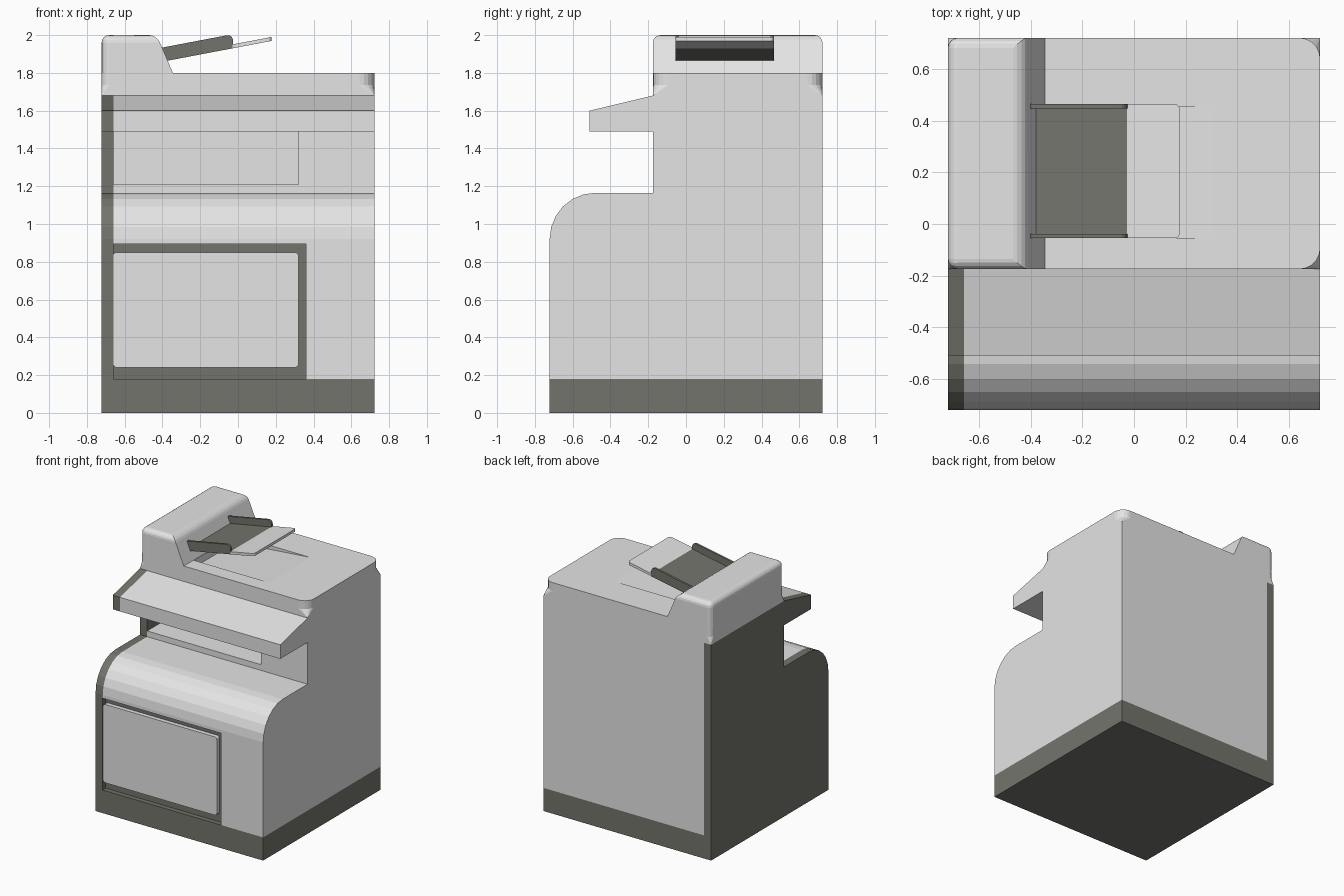
import bpy, bmesh, math
from mathutils import Vector

if "Cube" in bpy.data.objects:
    bpy.data.objects.remove(bpy.data.objects["Cube"])


def material(name, rgb):
    m = bpy.data.materials.new(name)
    m.diffuse_color = (*rgb, 1)
    m.use_nodes = True
    m.node_tree.nodes["Principled BSDF"].inputs["Base Color"].default_value = m.diffuse_color
    return m


LIGHT = material("light_grey", (0.78, 0.78, 0.78))
DARK = material("dark_grey", (0.175, 0.175, 0.153))
W = 0.722          # half width and depth
BACK = -0.175      # front of the upper housing


def finish(name, bm, *mats):
    bmesh.ops.recalc_face_normals(bm, faces=bm.faces[:])
    me = bpy.data.meshes.new(name)
    bm.to_mesh(me)
    bm.free()
    ob = bpy.data.objects.new(name, me)
    bpy.context.collection.objects.link(ob)
    for m in mats:
        me.materials.append(m)
    return ob


def prism(pts, axis, a, b):
    """Extrude a (y,z) profile along x, or an (x,z) profile along y."""
    bm = bmesh.new()
    place = (lambda p, t: (t, p[0], p[1])) if axis == 'x' else (lambda p, t: (p[0], t, p[1]))
    face = bm.faces.new([bm.verts.new(place(p, a)) for p in pts])
    ext = bmesh.ops.extrude_face_region(bm, geom=[face])
    vs = [g for g in ext['geom'] if isinstance(g, bmesh.types.BMVert)]
    bmesh.ops.translate(bm, verts=vs, vec=place((0, 0), b - a))
    return bm


def rect(x0, x1, z0, z1):
    return [(x0, z0), (x1, z0), (x1, z1), (x0, z1)]


def bevel(bm, test, width, segs):
    edges = [e for e in bm.edges if test(e, (e.verts[0].co + e.verts[1].co) / 2)]
    bmesh.ops.bevel(bm, geom=edges, offset=width, segments=segs, profile=0.5, affect='EDGES')


def along(e, axis):
    d = (e.verts[1].co - e.verts[0].co).normalized()
    return abs(d[axis]) > 0.9


def cut(ob, bm):
    cutter = finish("cutter", bm)
    cutter.hide_render = True
    mod = ob.modifiers.new("cut", 'BOOLEAN')
    mod.operation, mod.solver, mod.object = 'DIFFERENCE', 'EXACT', cutter
    bpy.context.view_layer.objects.active = ob
    bpy.ops.object.modifier_apply(modifier=mod.name)
    bpy.data.objects.remove(cutter)


# Main body: side profile with curved front and overhanging control shelf
arc = [(-0.48 - (W - 0.48) * math.cos(t), 0.92 + 0.245 * math.sin(t))
       for t in [math.pi / 2 * i / 6 for i in range(7)]]
profile = [(W, 0), (-W, 0)] + arc + [(BACK, 1.165), (BACK, 1.49), (-0.51, 1.49),
                                     (-0.51, 1.60), (BACK, 1.68), (W, 1.68)]
bm = prism(profile, 'x', -W, W)
for co, no in (((-0.66, 0, 0), (1, 0, 0)), ((0, 0, 0.18), (0, 0, 1))):
    bmesh.ops.bisect_plane(bm, geom=bm.verts[:] + bm.edges[:] + bm.faces[:],
                           plane_co=co, plane_no=no, dist=1e-5)
body = finish("main_body", bm, LIGHT, DARK)

# Paper output opening and recess around the front drawer
cut(body, prism(rect(-0.66, 0.32, 1.21, 1.489), 'y', -0.3, 0.2))
cut(body, prism(rect(-0.66, 0.36, 0.18, 0.895), 'y', -0.8, -0.685))

# Dark base, left side panel and drawer recess
for p in body.data.polygons:
    c = p.center
    recess = -0.715 < c.y < -0.6 and c.z < 0.9 and c.x < 0.37
    p.material_index = int(c.x < -0.655 or c.z < 0.185 or recess)

# Drawer front
bm = prism(rect(-0.66, 0.32, 0.24, 0.85), 'y', -0.718, -0.685)
bevel(bm, lambda e, m: along(e, 1), 0.018, 3)
finish("drawer_front", bm, LIGHT)

# Scanner lid: rounded corners that flare to square at the bottom
def ring(bm, z, r_left, r_right, n=5):
    vs = []
    for k, (sx, sy) in enumerate(((1, 1), (-1, 1), (-1, -1), (1, -1))):
        r = r_right if sx > 0 else r_left
        cx, cy = sx * (W - r), (W - r if sy > 0 else BACK + r)
        for i in range(n + 1):
            t = math.pi / 2 * (k + i / n)
            vs.append(bm.verts.new((cx + r * math.cos(t), cy + r * math.sin(t), z)))
    return vs


bm = bmesh.new()
rings = [ring(bm, 1.68, 0, 0), ring(bm, 1.735, 0.04, 0.08), ring(bm, 1.80, 0.04, 0.08)]
for lo, hi in zip(rings, rings[1:]):
    for i in range(len(lo)):
        j = (i + 1) % len(lo)
        bm.faces.new((lo[i], lo[j], hi[j], hi[i]))
bm.faces.new(rings[0])
bm.faces.new(rings[-1])
bmesh.ops.remove_doubles(bm, verts=bm.verts[:], dist=1e-5)
lid = finish("scanner_lid", bm, LIGHT)

# Sloping paper catch sunk into the lid
cut(lid, prism([(-0.34, 1.745), (0.423, 1.81), (0.423, 1.9), (-0.34, 1.9)], 'y', -0.055, 0.455))

# Document feeder housing
bm = prism([(-W, 1.80), (-0.345, 1.80), (-0.43, 2.0), (-W, 2.0)], 'y', BACK, W)
bevel(bm, lambda e, m: m.z > 1.99 or (along(e, 2) and m.x < -0.7), 0.04, 4)
finish("document_feeder", bm, LIGHT)

# Feeder tray, sloping up to the right
SLOPE = 0.19


def tray_z(x):
    return 1.865 + SLOPE * (x + 0.37)


def slab(x0, x1, t):
    return [(x0, tray_z(x0)), (x1, tray_z(x1)), (x1, tray_z(x1) + t), (x0, tray_z(x0) + t)]


finish("feeder_tray", prism(slab(-0.40, -0.028, 0.021), 'y', -0.04, 0.45), DARK)
bm = prism(slab(-0.028, 0.177, 0.021), 'y', -0.055, 0.465)
bevel(bm, lambda e, m: m.x > 0.16 and not along(e, 1), 0.02, 4)
finish("tray_extension", bm, LIGHT)

# Paper guides on both sides of the tray
for name, y in (("front_guide", -0.055), ("rear_guide", 0.448)):
    bm = prism(slab(-0.415, -0.026, 0.075), 'y', y, y + 0.017)
    bevel(bm, lambda e, m: along(e, 1) and m.x > -0.1 and m.z > 1.97, 0.035, 4)
    finish(name, bm, DARK)
